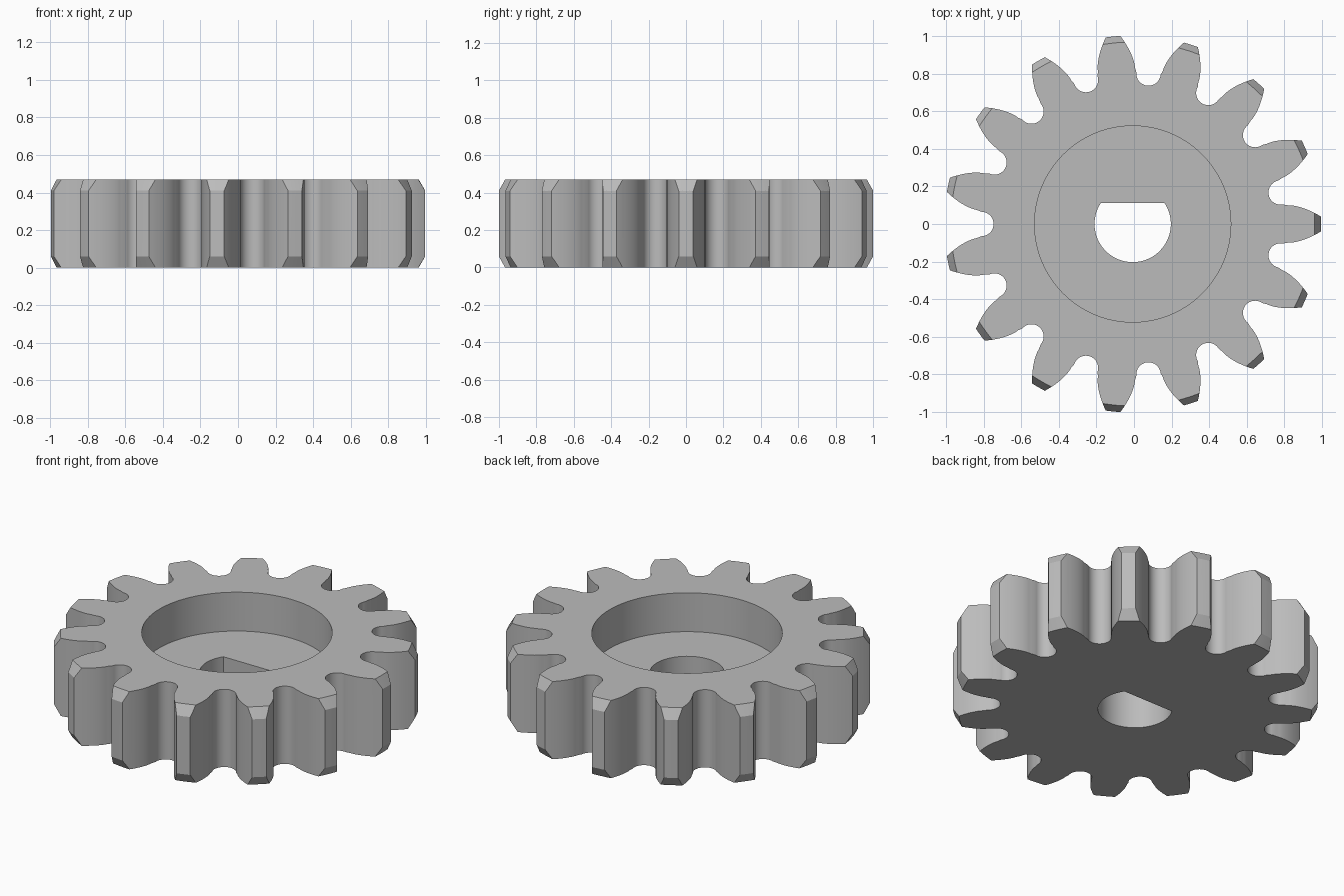
import bpy, bmesh, math

if "Cube" in bpy.data.objects:
    bpy.data.objects.remove(bpy.data.objects["Cube"])

TEETH, TIP_R, HEIGHT = 15, 1.003, 0.47
CX = -0.007                                  # gear axis, so that the bounds are centred
PITCH_R = TIP_R * TEETH / (TEETH + 2)
BASE_R = PITCH_R * math.cos(math.radians(20))
ROOT_R, FILLET = 0.74, 0.065


def prism(name, outline, z0, z1):
    """Extrude a closed outline from z0 to z1."""
    bm = bmesh.new()
    face = bm.faces.new([bm.verts.new((x + CX, y, z0)) for x, y in outline])
    top = bmesh.ops.extrude_face_region(bm, geom=[face])["geom"]
    bmesh.ops.translate(bm, vec=(0, 0, z1 - z0),
                        verts=[v for v in top if isinstance(v, bmesh.types.BMVert)])
    return finish(name, bm)


def lathe(name, profile, steps):
    """Stack of rings (radius, z), capped at both ends."""
    bm = bmesh.new()
    rings = [[bm.verts.new((CX + r * math.cos(math.tau * i / steps),
                            r * math.sin(math.tau * i / steps), z))
              for i in range(steps)] for r, z in profile]
    for a, b in zip(rings, rings[1:]):
        for i in range(steps):
            j = (i + 1) % steps
            bm.faces.new((a[i], a[j], b[j], b[i]))
    bm.faces.new(rings[0][::-1])
    bm.faces.new(rings[-1])
    return finish(name, bm)


def finish(name, bm):
    bmesh.ops.recalc_face_normals(bm, faces=bm.faces)
    mesh = bpy.data.meshes.new(name)
    bm.to_mesh(mesh)
    bm.free()
    ob = bpy.data.objects.new(name, mesh)
    bpy.context.collection.objects.link(ob)
    return ob


def cut(target, tool, operation):
    mod = target.modifiers.new(tool.name, 'BOOLEAN')
    mod.operation, mod.object, mod.solver = operation, tool, 'EXACT'
    bpy.context.view_layer.objects.active = target
    bpy.ops.object.modifier_apply(modifier=mod.name)
    bpy.data.objects.remove(tool)


def involute(angle):
    return math.tan(angle) - angle


# Half tooth as (radius, angle from tooth centre), from gap centre to tip
half = []
centre_r = ROOT_R + FILLET
for i in range(11):                          # rounded gap bottom
    t = math.radians(90 * i / 10)
    x, y = centre_r - FILLET * math.cos(t), FILLET * math.sin(t)
    half.append((math.hypot(x, y), math.pi / TEETH - math.atan2(y, x)))
for i in range(11):                          # involute flank
    r = BASE_R + (TIP_R - BASE_R) * i / 10
    a = math.pi / (2 * TEETH) + involute(math.radians(20)) - involute(math.acos(BASE_R / r))
    half.append((r, a))
tooth = [(r, -a) for r, a in half] + [(TIP_R, 0)] + [(r, a) for r, a in half[:0:-1]]

outline = []
for k in range(TEETH):
    for r, a in tooth:
        t = math.tau * k / TEETH + a
        outline.append((r * math.cos(t), r * math.sin(t)))

gear = prism("gear", outline, 0, HEIGHT)

# Conical chamfers on the tooth tips, top and bottom
slope, e = 0.035 / 0.06, 0.02
r0 = TIP_R - 0.035
blank = lathe("chamfer_blank", [(r0 - slope * e, -e), (r0 + slope * 0.1, 0.1),
                                (r0 + slope * 0.1, HEIGHT - 0.1),
                                (r0 - slope * e, HEIGHT + e)], 360)
cut(gear, blank, 'INTERSECT')

# Round recess in the top
cut(gear, lathe("recess", [(0.522, 0.235), (0.522, HEIGHT + 0.1)], 96), 'DIFFERENCE')

# D-shaped shaft hole
flat = math.asin(0.112 / 0.203)
arc = [math.pi - flat + (math.pi + 2 * flat) * i / 48 for i in range(49)]
cut(gear, prism("shaft_hole", [(0.203 * math.cos(t), 0.203 * math.sin(t)) for t in arc],
                -0.1, HEIGHT + 0.1), 'DIFFERENCE')

# Grey material and smooth shading with sharp edges
grey = bpy.data.materials.new("grey")
grey.diffuse_color = (0.5, 0.5, 0.5, 1)
grey.use_nodes = True
grey.node_tree.nodes["Principled BSDF"].inputs["Base Color"].default_value = grey.diffuse_color
gear.data.materials.clear()
gear.data.materials.append(grey)
for p in gear.data.polygons:
    p.material_index = 0
bpy.ops.object.select_all(action='DESELECT')
gear.select_set(True)
bpy.context.view_layer.objects.active = gear
bpy.ops.object.shade_smooth_by_angle(angle=math.radians(25))
